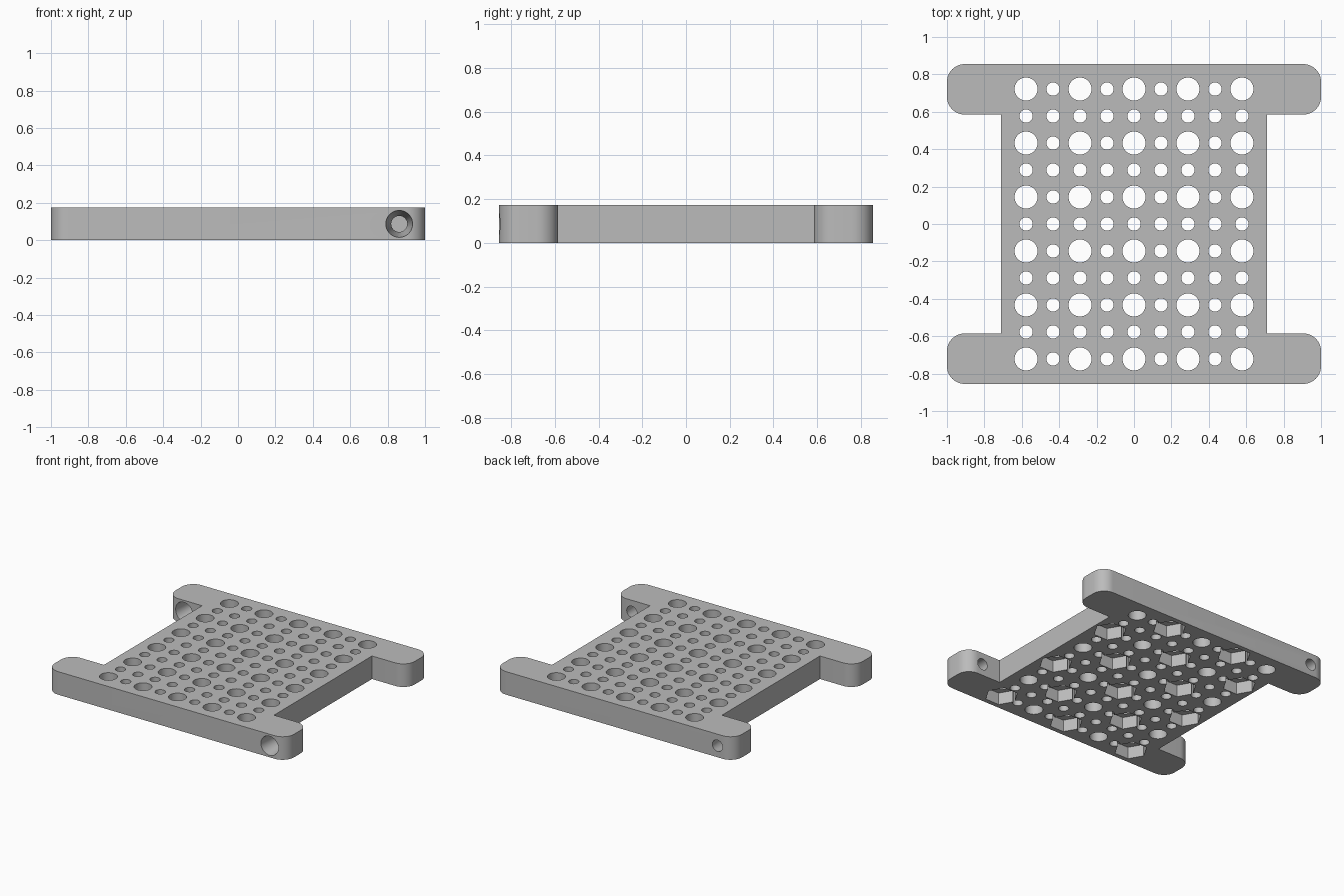
import bpy, bmesh
from math import sin, cos, pi, radians
from mathutils import Matrix, Vector

if "Cube" in bpy.data.objects:
    bpy.data.objects.remove(bpy.data.objects["Cube"], do_unlink=True)

HEIGHT = 0.174
HALF_X, HALF_Y = 1.0, 0.855     # overall half sizes
BODY_X, EAR_Y = 0.71, 0.585     # half width of the web, inner edge of the ears
CORNER = 0.095                  # ear corner radius
PITCH = 0.1443                  # hole grid spacing
COLS, ROWS = 9, 11

grey = bpy.data.materials.new("plain grey")
grey.use_nodes = True
colour = (0.5, 0.5, 0.5, 1)
grey.diffuse_color = colour
grey.node_tree.nodes["Principled BSDF"].inputs["Base Color"].default_value = colour


def make_object(name, bm):
    bmesh.ops.recalc_face_normals(bm, faces=bm.faces)
    mesh = bpy.data.meshes.new(name)
    bm.to_mesh(mesh)
    bm.free()
    mesh.materials.append(grey)
    obj = bpy.data.objects.new(name, mesh)
    bpy.context.collection.objects.link(obj)
    return obj


def add_peg(bm, sides, r1, r2, length, matrix):
    bmesh.ops.create_cone(bm, cap_ends=True, segments=sides, radius1=r1,
                          radius2=r2, depth=length, matrix=matrix)


def arc(cx, cy, start):
    return [(cx + CORNER * cos(start + pi / 2 * k / 10),
             cy + CORNER * sin(start + pi / 2 * k / 10)) for k in range(11)]


def cut(target, cutter):
    mod = target.modifiers.new(cutter.name, 'BOOLEAN')
    mod.operation = 'DIFFERENCE'
    mod.solver = 'EXACT'
    mod.object = cutter
    bpy.context.view_layer.objects.active = target
    bpy.ops.object.modifier_apply(modifier=mod.name)
    bpy.data.objects.remove(cutter, do_unlink=True)


# Plate outline: one quarter, mirrored to all four
quarter = [(BODY_X, EAR_Y)]
quarter += arc(HALF_X - CORNER, EAR_Y + CORNER, -pi / 2)
quarter += arc(HALF_X - CORNER, HALF_Y - CORNER, 0)
half = quarter + [(-x, y) for x, y in reversed(quarter)]
outline = half + [(x, -y) for x, y in reversed(half)]
bm = bmesh.new()
face = bm.faces.new([bm.verts.new((x, y, 0)) for x, y in outline])
extruded = bmesh.ops.extrude_face_region(bm, geom=[face])
tops = [g for g in extruded["geom"] if isinstance(g, bmesh.types.BMVert)]
bmesh.ops.translate(bm, verts=tops, vec=(0, 0, HEIGHT))
plate = make_object("perforated_plate", bm)

# Grid of large and small through holes, with nut pockets below every other large one
holes, pockets = bmesh.new(), bmesh.new()
for i in range(COLS):
    for j in range(ROWS):
        x, y = (i - (COLS - 1) / 2) * PITCH, (j - (ROWS - 1) / 2) * PITCH
        large = i % 2 == 0 and j % 2 == 0
        r, sides = (0.0615, 40) if large else (0.0355, 28)
        add_peg(holes, sides, r, r, 0.6, Matrix.Translation((x, y, HEIGHT / 2)))
        if large and (i + j) % 4 == 0:
            # turn the six-sided pocket so its points lie along x
            turn = Matrix.Rotation(radians(30), 4, 'Z')
            add_peg(pockets, 6, 0.115, 0.115, 0.18,
                    Matrix.Translation((x, y, 0)) @ turn)
cut(plate, make_object("hole_cutter", holes))
cut(plate, make_object("pocket_cutter", pockets))

# Tapered cross holes through two opposite ears, wide end to the front
ears = bmesh.new()
bar = HALF_Y - EAR_Y
slope = (0.072 - 0.043) / bar
extra = 0.02
for side in (1, -1):
    centre = Vector((0.862 * side, -side * (HALF_Y + EAR_Y) / 2, HEIGHT / 2))
    add_peg(ears, 36, 0.072 + slope * extra, 0.043 - slope * extra, bar + 2 * extra,
            Matrix.Translation(centre) @ Matrix.Rotation(-pi / 2, 4, 'X'))
cut(plate, make_object("ear_hole_cutter", ears))

# Smooth round walls, sharp edges elsewhere
bpy.ops.object.select_all(action='DESELECT')
plate.select_set(True)
bpy.context.view_layer.objects.active = plate
bpy.ops.object.shade_smooth_by_angle(angle=radians(30))
